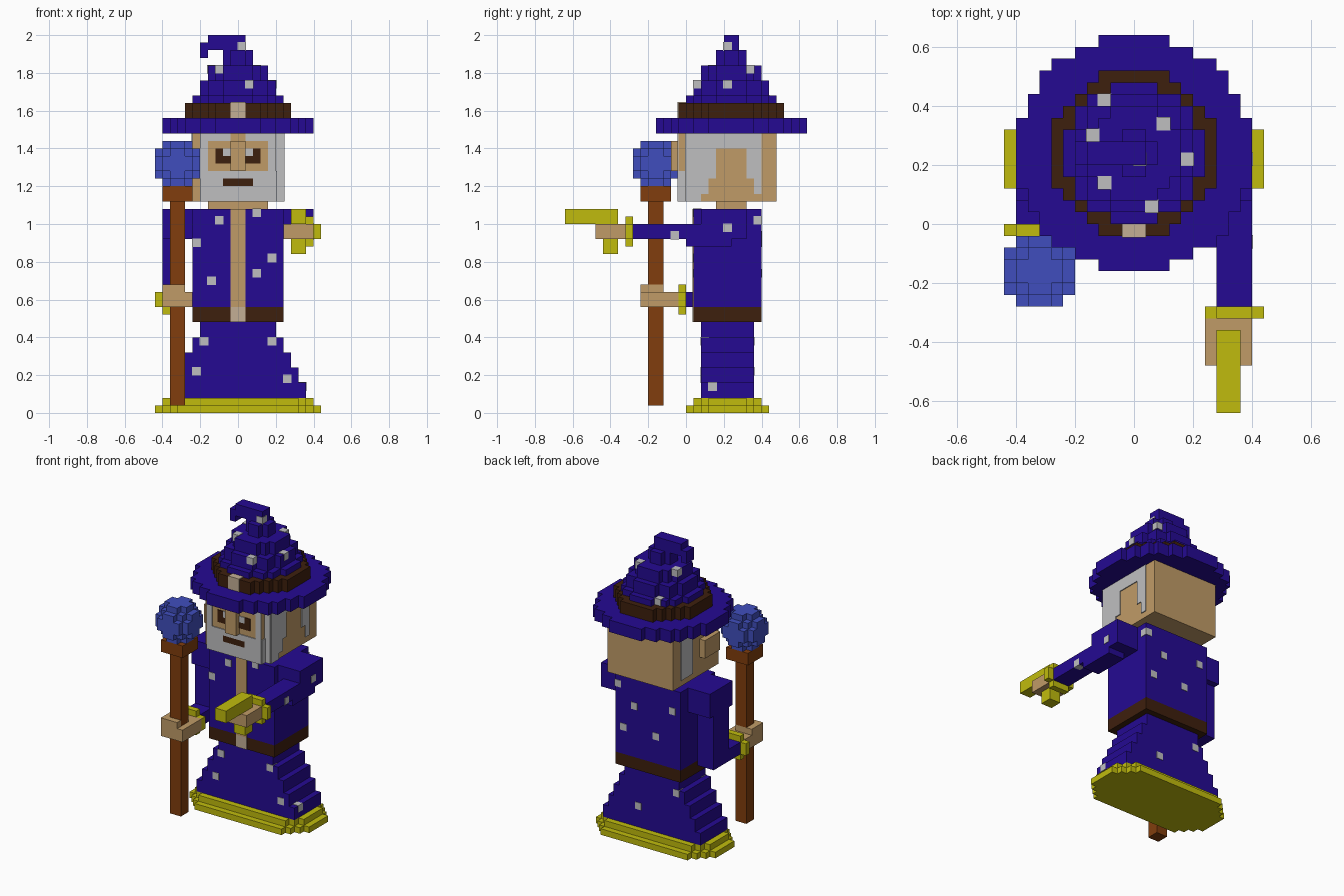
import bpy, bmesh, math
from mathutils import Vector

old = bpy.data.objects.get("Cube")
if old:
    bpy.data.objects.remove(old)

V = 0.04      # size of one block; all positions below are in blocks
T = 0.15      # thickness of a painted plate, in blocks


def material(name, r, g, b):
    m = bpy.data.materials.new(name)
    m.use_nodes = True
    m.diffuse_color = (r, g, b, 1)
    m.node_tree.nodes["Principled BSDF"].inputs["Base Color"].default_value = (r, g, b, 1)
    return m


cloth = material("blue cloth", .018, .003, .29)
gold = material("gold", .53, .5, .004)
skin = material("skin", .53, .33, .136)
silver = material("silver hair", .52, .52, .53)
wood = material("staff wood", .22, .048, .004)
leather = material("dark leather", .048, .014, .004)
crystal = material("blue crystal", .051, .076, .51)
buckle = material("pale buckle", .55, .43, .3)


def finish(name, mat, bm):
    bmesh.ops.scale(bm, vec=(V, V, V), verts=bm.verts)
    bmesh.ops.recalc_face_normals(bm, faces=bm.faces)
    mesh = bpy.data.meshes.new(name)
    bm.to_mesh(mesh)
    bm.free()
    mesh.materials.append(mat)
    ob = bpy.data.objects.new(name, mesh)
    bpy.context.collection.objects.link(ob)


def boxes(name, mat, *corners):
    """One object made of boxes, each given by low and high corner."""
    bm = bmesh.new()
    for low, high in corners:
        low, high = Vector(low), Vector(high)
        made = bmesh.ops.create_cube(bm, size=1)["verts"]
        bmesh.ops.scale(bm, vec=high - low, verts=made)
        bmesh.ops.translate(bm, vec=(low + high) / 2, verts=made)
    finish(name, mat, bm)


def slabs(name, mat, *layers):
    """Stepped outlines, each (half widths per row, centre x, first y, bottom, top)."""
    bm = bmesh.new()
    for widths, cx, y, bottom, top in layers:
        rows = [(w, y + i) for i, w in enumerate(widths) if w > 0]
        side = [p for w, a in rows for p in ((w, a), (w, a + 1))]
        outline = [(cx + w, a) for w, a in side] + [(cx - w, a) for w, a in reversed(side)]
        points = [p for i, p in enumerate(outline) if p != outline[i - 1]]
        face = bm.faces.new([bm.verts.new((px, py, bottom)) for px, py in points])
        grown = bmesh.ops.extrude_face_region(bm, geom=[face], use_keep_orig=True)["geom"]
        moved = [g for g in grown if isinstance(g, bmesh.types.BMVert)]
        bmesh.ops.translate(bm, vec=(0, 0, top - bottom), verts=moved)
    finish(name, mat, bm)


def disc(r, lift=0):
    """Half widths of a blocky circle, or of a sphere slice at height lift."""
    return [round(math.sqrt(max(0, r * r - lift * lift - (i + .5 - r) ** 2)))
            for i in range(2 * r)]


# Robe: gold hem, stepped skirt, torso
slabs("robe_hem", gold,
      ([8, 9, 10] + [11] * 5 + [10, 9, 8], 0, 0, 0, 1),
      ([8, 9] + [10] * 5 + [9, 8], 0, 1, 1, 2))
boxes("skirt", cloth, *[((-9 + i, 2, 2 + 2 * i), (9 - i, 9, 4 + 2 * i)) for i in range(5)])
boxes("torso", cloth, ((-6, 1, 14), (6, 10, 27)))
boxes("belt", leather, ((-6, 1, 12), (6, 10, 14)))
boxes("belt_buckle", buckle, ((-1, 1 - T, 12), (1, 1, 14)))
boxes("robe_trim", skin, ((-1, 1 - T, 14), (1, 1, 27)))

# Left arm reaching forward with a small gold blaster
boxes("left_arm", cloth, ((6, 2, 23), (10, 8, 27)), ((7, 0, 22), (10, 6, 25)),
      ((7, -7, 23), (10, 2, 25)))
boxes("left_cuff", gold, ((6, -8, 23), (11, -7, 25)), ((7, -8, 22), (10, -7, 26)))
boxes("left_hand", skin, ((6, -12, 23), (10, -8, 25)))
boxes("blaster", gold, ((7, -16, 25), (9, -9, 27)), ((7, -11, 21), (9, -9, 25)))

# Right arm hanging down and gripping the staff
boxes("right_arm", cloth, ((-10, 2, 23), (-6, 8, 27)), ((-10, 3, 14), (-7, 7, 23)),
      ((-10, 0, 14), (-7, 4, 16)))
boxes("right_cuff", gold, ((-11, -1, 14), (-6, 0, 16)), ((-10, -1, 13), (-7, 0, 17)))
boxes("right_hand", skin, ((-10, -6, 14), (-6, -1, 16)), ((-10, -6, 16), (-7, -3, 17)))

# Staff
boxes("staff", wood, ((-9, -5, 1), (-7, -3, 28)), ((-10, -6, 28), (-6, -2, 30)))
slabs("staff_orb", crystal, *[(disc(3, k - 2.5), -8, -7, 30 + k, 31 + k) for k in range(6)])

# Head
boxes("neck", skin, ((-4, 4, 27), (4, 8, 28)))
boxes("head", skin, ((-6, 0, 28), (6, 12, 37)), ((-5, -1, 28), (5, 0, 37)))
boxes("nose", skin, ((-1, -2, 32), (1, -1, 36)))
boxes("ear", skin, ((-7, 1, 31), (-6, 5, 34)))


def face_plates(name, mat, *areas):
    """Thin plates on the face, each area (x low, x high, z low, z high)."""
    boxes(name, mat, *[((a, -1 - T, c), (b, -1, d)) for a, b, c, d in areas])


face_plates("beard", silver, (-5, 5, 28, 30), (-5, -2, 30, 31), (2, 5, 30, 31),
            (-5, 5, 31, 32), (-5, -4, 32, 37), (4, 5, 32, 37))
face_plates("eyebrows", silver, (-4, -1, 36, 37), (1, 4, 36, 37))
face_plates("mouth", leather, (-2, 2, 30, 31))
for name, s in (("left", 1), ("right", -1)):
    xs = [sorted((s * a, s * b)) for a, b in ((2, 3), (1, 2))]
    face_plates(name + "_eye", leather, (*xs[0], 33, 35), (*xs[1], 33, 34))
    face_plates(name + "_eye_white", silver, (*xs[1], 34, 35))


def side_plates(name, x, *areas):
    """Thin hair plates on a side of the head, each area (y low, y high, z low, z high)."""
    boxes(name, silver, *[((x, a, c), (x + T, b, d)) for a, b, c, d in areas])


side_plates("left_sideburn", 6, (0, 2, 28, 37), (2, 10, 35, 37), (2, 4, 31, 35),
            (8, 10, 31, 35), (2, 3, 29, 31), (9, 10, 29, 31))
side_plates("left_beard_edge", 5, (-1, 0, 28, 32))
boxes("left_beard_front", silver, ((5, -T, 28), (6, 0, 37)))
side_plates("right_sideburn", -6 - T, (7, 10, 29, 37), (2, 7, 35, 37))

# Hat
slabs("hat_brim", cloth, (disc(10), 0, -4, 37, 39))
slabs("hat_band", leather, (disc(7), 0, -1, 39, 41))
boxes("hat_buckle", buckle, ((-1, -1 - T, 39), (1, 0, 41 + T)))
slabs("hat_cone", cloth, *[(disc(r), 0, 6 - r, low, high) for r, low, high in
                           ((6, 41, 42), (5, 42, 44), (4, 44, 46), (2, 46, 48))])
boxes("hat_tip", cloth, ((-4, 5, 48), (1, 7, 50)), ((-5, 5, 47), (-4, 7, 49)))


def stars(name, *cells):
    """Pale single blocks standing just proud of the cloth."""
    boxes(name, silver, *[([c - T / 2 for c in cell], [c + 1 + T / 2 for c in cell])
                          for cell in cells])


stars("hat_stars", (-3, 10, 41), (-4, 7, 45), (2, 8, 45), (4, 5, 43), (-3, 3, 45),
      (1, 1, 43), (0, 5, 48))
stars("torso_front_stars", *[(x, 1, z) for x, z in
                             ((2, 26), (-3, 25), (4, 20), (2, 18), (-4, 17), (-6, 22))])
stars("torso_back_stars", *[(x, 9, z) for x, z in
                            ((2, 22), (-2, 18), (-5, 23), (4, 18), (5, 25))])
stars("skirt_stars", (-5, 2, 9), (4, 2, 9), (-6, 2, 5), (6, 2, 4), (2, 8, 5), (-5, 8, 9),
      (8, 3, 3))
stars("arm_stars", (9, 5, 24), (9, -2, 23))
